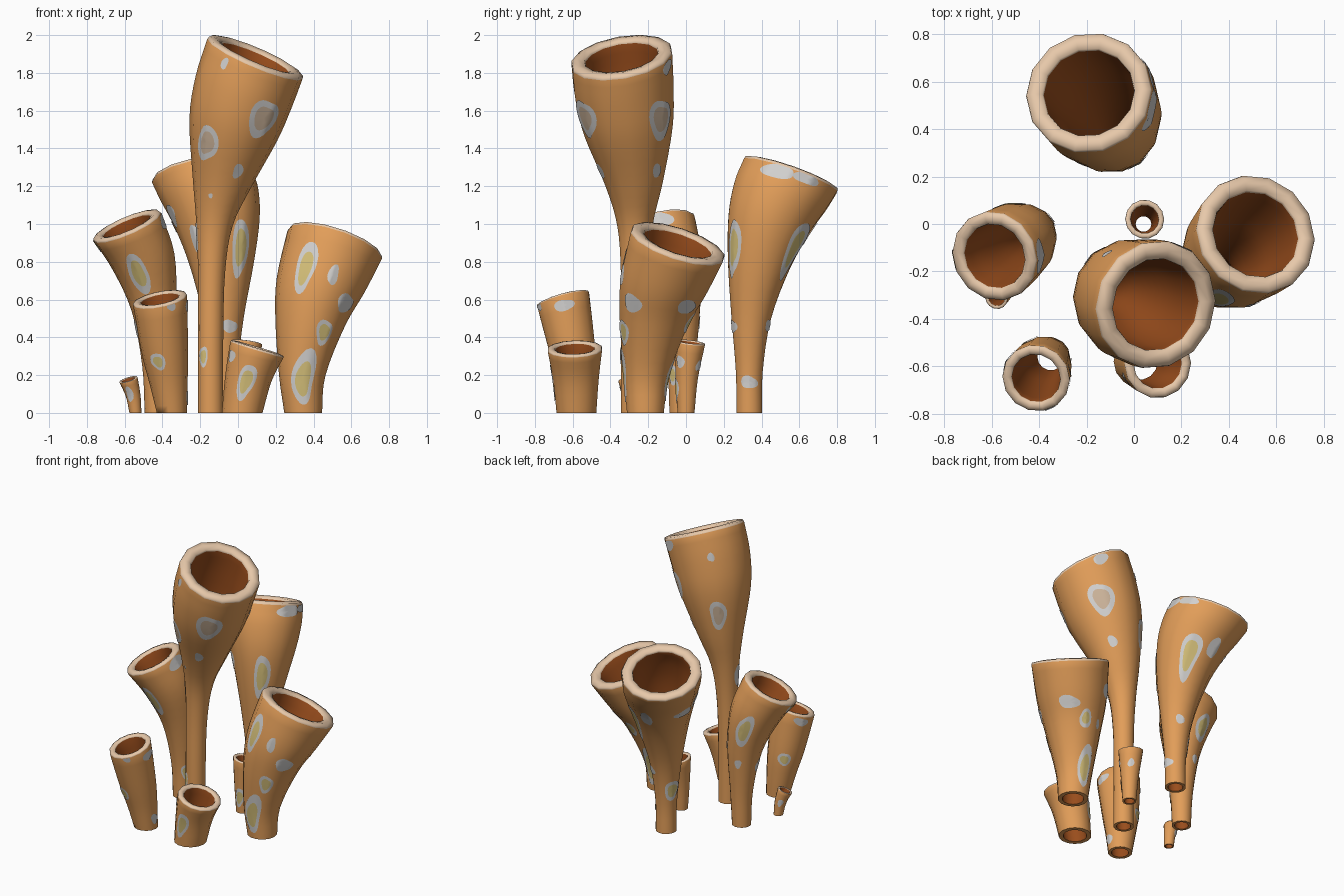
import bpy, bmesh, math, random
from mathutils import Vector

if "Cube" in bpy.data.objects:
    bpy.data.objects.remove(bpy.data.objects["Cube"])

random.seed(4)
SIDES, STEPS = 14, 4


def mat(name, rgb):
    m = bpy.data.materials.new(name)
    m.diffuse_color = (*rgb, 1)
    m.use_nodes = True
    m.node_tree.nodes["Principled BSDF"].inputs["Base Color"].default_value = m.diffuse_color
    return m


MATS = [mat("orange_body", (0.76, 0.34, 0.10)), mat("cream_rim", (0.80, 0.58, 0.40)),
        mat("brown_inside", (0.32, 0.075, 0.012)), mat("grey_spot", (0.64, 0.63, 0.62)),
        mat("yellow_spot", (0.66, 0.52, 0.19)), mat("tan_spot", (0.60, 0.45, 0.32))]
ORANGE, CREAM, BROWN, GREY, YELLOW, TAN = range(6)


def spline(pts):
    """Catmull-Rom through (x, y, z, radius) points."""
    p = [Vector(q) for q in pts]
    p = [2 * p[0] - p[1]] + p + [2 * p[-1] - p[-2]]
    out = []
    for i in range(1, len(p) - 2):
        a, b, c, d = p[i - 1:i + 3]
        for k in range(STEPS):
            t = k / STEPS
            out.append(0.5 * (2 * b + (c - a) * t + (2 * a - 5 * b + 4 * c - d) * t * t
                              + (3 * b - a - 3 * c + d) * t ** 3))
    return out + [p[-2]]


def frame(n):
    x = (Vector((1, 0, 0)) - n * n.x).normalized()
    return x, n.cross(x)


def ring(c, n, r, lift=0.0):
    x, y = frame(n)
    return [c + n * lift + r * (x * math.cos(a) + y * math.sin(a))
            for a in (2 * math.pi * i / SIDES for i in range(SIDES))]


def finish(bm, name, angle):
    me = bpy.data.meshes.new(name)
    bm.to_mesh(me)
    bm.free()
    for m in MATS:
        me.materials.append(m)
    ob = bpy.data.objects.new(name, me)
    bpy.context.collection.objects.link(ob)
    bpy.ops.object.select_all(action='DESELECT')
    ob.select_set(True)
    bpy.context.view_layer.objects.active = ob
    bpy.ops.object.shade_smooth_by_angle(angle=math.radians(angle))


def tube(name, rim_normal, pts, spots):
    path = spline(pts)
    tip = Vector(rim_normal).normalized()
    top = path[-1].z
    cen = [Vector(q[:3]) for q in path]
    rad = [q[3] for q in path]
    nor = [Vector((0, 0, 1)).lerp(tip, max(0, q.z / top) ** 2).normalized() for q in path]
    outer = [ring(c, n, r) for c, n, r in zip(cen, nor, rad)]
    inner = [ring(c, n, r * 0.72) for c, n, r in zip(cen, nor, rad)]
    # outer wall, rounded rim, inner wall, then closed round the bottom edge
    R, c, n = rad[-1], cen[-1], nor[-1]
    rim = [ring(c, n, R * s, R * l) for s, l in ((0.985, 0.05), (0.86, 0.08), (0.735, 0.05))]
    rows = outer + rim + inner[::-1]
    kinds = [ORANGE] * (len(outer) - 1) + [CREAM] * 4 + [BROWN] * (len(inner) - 1) + [ORANGE]
    bm = bmesh.new()
    vs = [[bm.verts.new(p) for p in row] for row in rows]
    for j, kind in enumerate(kinds):
        a, b = vs[j], vs[(j + 1) % len(vs)]
        for i in range(SIDES):
            k = (i + 1) % SIDES
            bm.faces.new((a[i], a[k], b[k], b[i])).material_index = kind
    finish(bm, name, 75)

    # spots: thin patches lying on the faceted wall
    def wall(az, v):
        v = min(max(v, 0), len(outer) - 1.001)
        u = (az / (2 * math.pi) * SIDES) % SIDES
        i, j = int(u) % SIDES, int(v)
        fu, fv = u - int(u), v - j
        k = (i + 1) % SIDES
        p = outer[j][i].lerp(outer[j][k], fu).lerp(outer[j + 1][i].lerp(outer[j + 1][k], fu), fv)
        return p + (p - cen[j].lerp(cen[j + 1], fv)).normalized() * 0.004

    bm = bmesh.new()
    N, levels = 24, (0.32, 0.64, 0.82, 1.0)
    for az, z, w, h, core in spots:
        az = math.radians(az)
        v0 = min((i * 0.05 for i in range(20 * (len(outer) - 1))),
                 key=lambda v: abs(wall(az, v).z - z))
        j = min(int(v0), len(outer) - 2)
        step = (cen[j + 1] - cen[j]).length
        da, dv = w / rad[j], h / step
        f1, f2 = random.uniform(0, 6), random.uniform(0, 6)
        mid = bm.verts.new(wall(az, v0))
        prev = None
        for li, s in enumerate(levels):
            cur = []
            for i in range(N):
                t = 2 * math.pi * i / N
                q = s * (1 + 0.10 * math.sin(2 * t + f1) + 0.08 * math.sin(3 * t + f2))
                cur.append(bm.verts.new(wall(az + da * q * math.cos(t), v0 + dv * q * math.sin(t))))
            kind = core if li < 2 else GREY
            for i in range(N):
                k = (i + 1) % N
                f = (mid, cur[i], cur[k]) if prev is None else (prev[i], cur[i], cur[k], prev[k])
                bm.faces.new(f).material_index = kind
            prev = cur
    finish(bm, name + "_spots", 60)


tube("tall_tube", (0.43, -0.18, 1),
     [(-.145, -.28, 0, .067), (-.145, -.28, .4, .067), (-.14, -.275, .75, .072), (-.125, -.27, 1, .097),
      (-.085, -.275, 1.22, .157), (-.025, -.305, 1.5, .24), (.03, -.327, 1.7, .268), (.09, -.34, 1.875, .274)],
     [(-59, 1.56, .08, .12, TAN), (45, 1.56, .08, .12, TAN), (-125, 1.43, .06, .1, TAN),
      (-125, 1.85, .02, .03, GREY), (-68, 1.28, .03, .04, GREY), (45, 1.28, .03, .04, GREY),
      (60, 1.83, .05, .04, GREY), (-125, .3, .025, .06, YELLOW), (-175, .93, .03, .07, GREY),
      (126, 1.41, .06, .09, TAN), (127, 1.82, .022, .03, GREY), (-110, 1.15, .012, .012, GREY)])
tube("right_tube", (.33, .33, 1),
     [(.345, -.215, 0, .1), (.34, -.21, .2, .123), (.383, -.17, .48, .186),
      (.435, -.12, .67, .234), (.512, -.045, .89, .262)],
     [(-113, .765, .058, .12, YELLOW), (-75, .73, .03, .05, GREY), (-40, .58, .06, .05, GREY),
      (-61, .43, .045, .065, YELLOW), (-88, .17, .062, .13, YELLOW), (45, .56, .07, .045, GREY),
      (77, .48, .045, .06, YELLOW), (85, .17, .05, .13, YELLOW), (130, .7, .07, .05, GREY),
      (110, .48, .02, .03, GREY)])
tube("back_tube", (-.15, .35, 1),
     [(-.075, .335, 0, .07), (-.075, .335, .22, .073), (-.077, .345, .5, .107), (-.085, .385, .78, .168),
      (-.11, .44, 1, .225), (-.15, .50, 1.15, .26), (-.19, .552, 1.255, .268)],
     [(-55, .88, .05, .15, YELLOW), (58, .88, .07, .15, YELLOW), (-15, 1.28, .09, .04, GREY),
      (20, 1.24, .07, .035, GREY), (0, .16, .045, .035, GREY), (-165, 1.05, .05, .06, GREY),
      (-70, .46, .04, .035, GREY), (65, .46, .03, .03, GREY), (165, .98, .07, .04, GREY),
      (97, .95, .04, .08, GREY), (155, .32, .055, .07, YELLOW), (-130, .93, .03, .07, GREY)])
tube("left_tube", (-.43, -.25, 1),
     [(-.43, -.025, 0, .064), (-.43, -.025, .25, .077), (-.445, -.04, .55, .118),
      (-.50, -.08, .8, .169), (-.587, -.135, .985, .193)],
     [(-103, .74, .055, .12, YELLOW), (-170, .89, .045, .06, YELLOW), (0, 1.02, .07, .04, GREY),
      (107, .74, .05, .13, YELLOW), (105, .48, .025, .03, GREY),
      (-40, .2, .03, .05, YELLOW), (30, .6, .03, .06, GREY), (-170, .45, .025, .05, GREY)])
tube("front_left_tube", (-.2, -.28, 1),
     [(-.35, -.56, 0, .08), (-.367, -.575, .15, .1), (-.387, -.6, .32, .123), (-.413, -.65, .598, .145)],
     [(-110, .27, .038, .055, YELLOW), (-65, .565, .025, .025, GREY), (0, .57, .05, .03, GREY),
      (-5, .08, .03, .04, GREY), (122, .29, .04, .05, YELLOW), (150, .56, .05, .03, GREY)])
tube("front_short_tube", (.3, -.03, 1),
     [(.022, -.58, 0, .108), (.055, -.583, .18, .124), (.1, -.588, .335, .147)],
     [(-95, .17, .045, .1, YELLOW), (130, .17, .05, .06, YELLOW), (-150, .3, .03, .03, GREY)])
tube("tiny_tube", (-.3, -.25, 1),
     [(-.543, -.288, 0, .032), (-.555, -.295, .09, .039), (-.58, -.31, .175, .05)],
     [(-110, .1, .018, .045, GREY), (120, .1, .015, .03, GREY)])
tube("middle_small_tube", (.13, .12, 1),
     [(.04, 0, 0, .046), (.04, .004, .18, .06), (.045, .02, .37, .083)],
     [(-80, .12, .03, .07, YELLOW), (-35, .27, .025, .03, GREY), (55, .25, .02, .03, GREY)])
